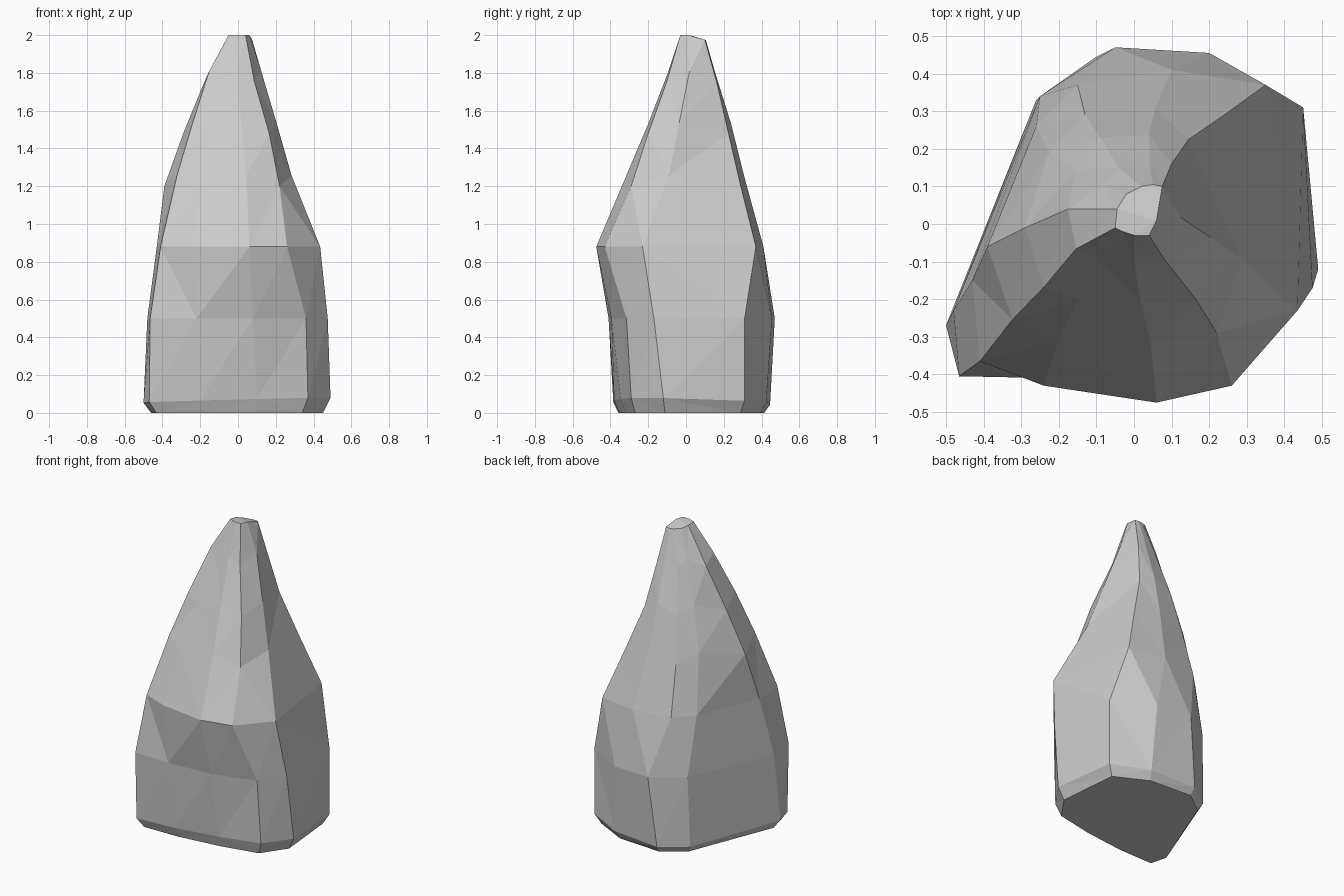
import bpy, bmesh
from mathutils import Vector

# Cross-sections from base to tip, each running counter-clockwise from the front-left corner
SECTIONS = {
    0.07: [(-.47, -.385), (-.2, -.38), (.1, -.345), (.37, -.29), (.49, -.12),
           (.45, .31), (.22, .425), (-.1, .445), (-.26, .33), (-.5, -.27)],
    0.50: [(-.465, -.405), (-.22, -.41), (.08, -.395), (.36, -.315), (.475, -.17),
           (.45, .31), (.2, .455), (-.05, .47), (-.25, .34), (-.48, -.23)],
    0.88: [(-.41, -.365), (-.24, -.43), (.06, -.475), (.26, -.43), (.435, -.23),
           (.35, .37), (.1, .41), (-.15, .37), (-.26, .26), (-.43, -.15)],
    1.20: [(-.34, -.27), (-.2, -.31), (.05, -.34), (.22, -.29), (.30, -.10),
           (.24, .29), (.06, .32), (-.13, .29), (-.24, .2), (-.39, -.06)],
    1.48: [(-.255, -.19), (-.15, -.2), (.02, -.22), (.165, -.2), (.22, -.05),
           (.145, .225), (.04, .255), (-.09, .23), (-.17, .15), (-.29, -.01)],
    1.76: [(-.18, -.08), (-.1, -.09), (0, -.11), (.085, -.1), (.14, .02),
           (.1, .16), (.04, .165), (-.04, .15), (-.1, .11), (-.175, .04)],
    1.99: [(-.05, -.01), (-.03, -.02), (0, -.03), (.04, -.03), (.06, .01),
           (.075, .1), (.05, .105), (.02, .1), (-.02, .08), (-.045, .04)],
}
rings = [[Vector((x, y, z)) for x, y in pts] for z, pts in SECTIONS.items()]

# Stagger the upper rings along the surface so the facets look chipped
for k in (3, 4, 5):
    for i in range(0, 10, 2):
        rings[k][i] = rings[k][i].lerp(rings[k + 1][i], 0.2)

# Tip slopes down toward the back
for p in rings[-1]:
    p.z = 2.0 - 0.3 * max(0, p.y - 0.02)

# Worn foot: the rim is higher at the front right, lower at the back left
for p in rings[0]:
    p.z = 0.06 + 0.03 * p.x - 0.03 * p.y
rings.insert(0, [Vector((p.x * .92, p.y * .93, 0.005)) for p in rings[0]])
for p in rings[0]:
    p.z = 0

# Skin the rings into one pointed rock
bm = bmesh.new()
loops = [[bm.verts.new(p) for p in ring] for ring in rings]
for a, b in zip(loops, loops[1:]):
    for i in range(10):
        j = (i + 1) % 10
        bm.faces.new((a[i], a[j], b[j], b[i]))
bm.faces.new(loops[0][::-1])
bm.faces.new(loops[-1])
bmesh.ops.triangulate(bm, faces=bm.faces[:], quad_method='SHORT_EDGE')
bmesh.ops.recalc_face_normals(bm, faces=bm.faces[:])
mesh = bpy.data.meshes.new("pointed_rock")
bm.to_mesh(mesh)
bm.free()
rock = bpy.data.objects.new("pointed_rock", mesh)
bpy.context.collection.objects.link(rock)
